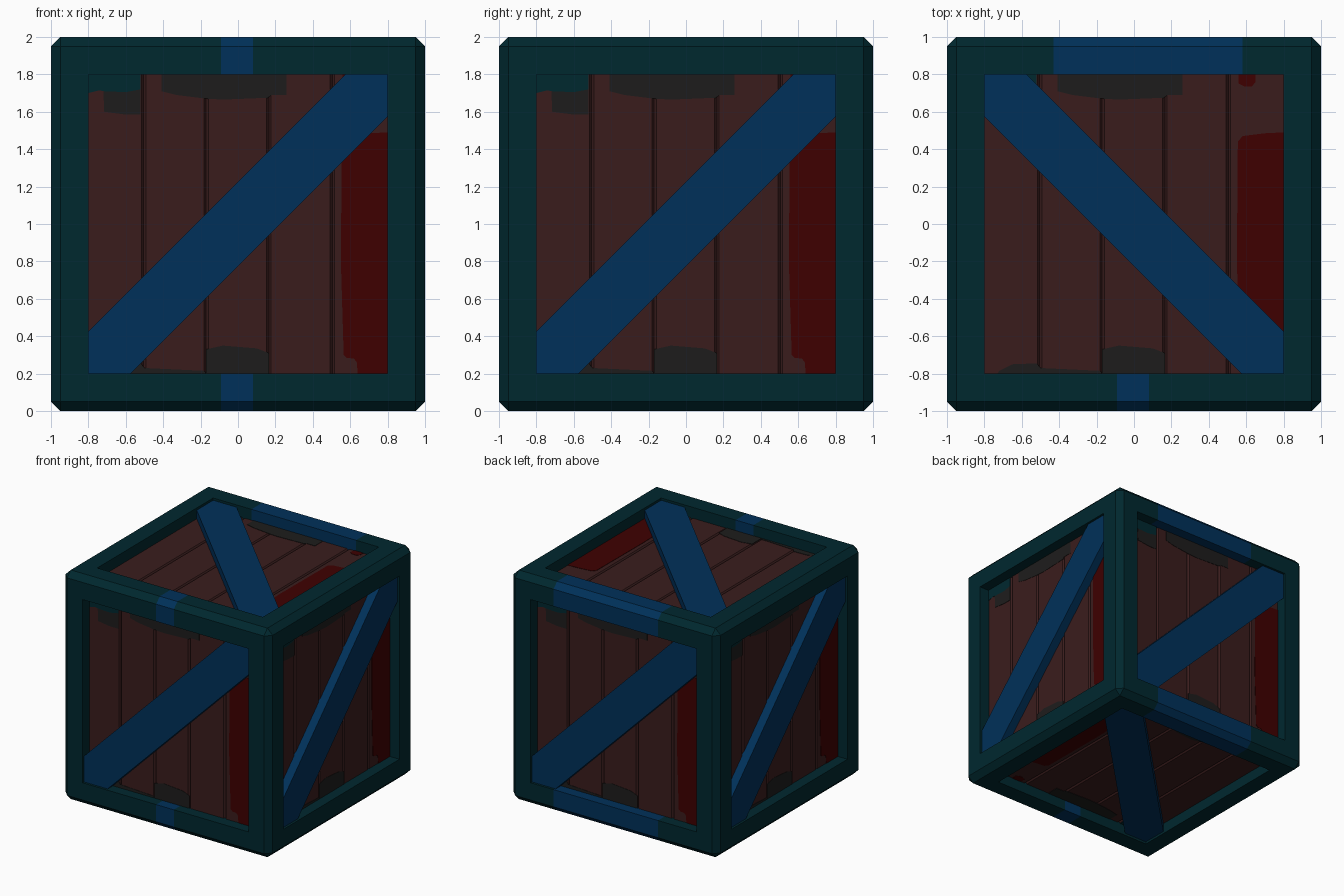
import bpy, bmesh, math
from mathutils import Matrix, Vector

if "Cube" in bpy.data.objects:
    bpy.data.objects.remove(bpy.data.objects["Cube"])


def material(name, rgb):
    m = bpy.data.materials.new(name)
    m.diffuse_color = (*rgb, 1)
    m.use_nodes = True
    m.node_tree.nodes["Principled BSDF"].inputs["Base Color"].default_value = m.diffuse_color
    return m


TEAL = material("dark teal", (0, 0.021, 0.028))
BLUE = material("navy blue", (0, 0.030, 0.101))
BROWN = material("brown wood", (0.042, 0.012, 0.012))
RED = material("dark red", (0.049, 0, 0))
GREY = material("charcoal", (0.0125, 0.012, 0.0115))

# Local frames of the six sides: u right, v up, n outward
X90 = Matrix.Rotation(math.pi / 2, 4, 'X')
CENTRE = Matrix.Translation((0, 0, 1))
WALLS = [CENTRE @ Matrix.Rotation(k * math.pi / 2, 4, 'Z') @ X90 for k in range(4)]
CAPS = [CENTRE, CENTRE @ Matrix.Rotation(math.pi, 4, 'X')]


def finish(bm, name, mats):
    me = bpy.data.meshes.new(name)
    bm.to_mesh(me)
    bm.free()
    for m in mats:
        me.materials.append(m)
    ob = bpy.data.objects.new(name, me)
    bpy.context.collection.objects.link(ob)
    return ob


def prism(bm, pts, offset, mtx):
    """Closed solid: outline swept along an offset, placed on one side."""
    a = [bm.verts.new(mtx @ Vector(p)) for p in pts]
    b = [bm.verts.new(mtx @ (Vector(p) + Vector(offset))) for p in pts]
    bm.faces.new(a)
    bm.faces.new(b[::-1])
    for i in range(len(a)):
        j = (i + 1) % len(a)
        bm.faces.new((a[i], b[i], b[j], a[j]))


def on_all_sides(name, outlines, offset, mat, cap_mirror=False):
    bm = bmesh.new()
    for k, mtx in enumerate(WALLS + CAPS):
        s = -1 if cap_mirror and k >= 4 else 1
        for pts in outlines:
            prism(bm, [(s * p[0], p[1], p[2]) for p in pts], offset, mtx)
    bmesh.ops.recalc_face_normals(bm, faces=bm.faces)
    return finish(bm, name, [mat])


def flat(pts, w):
    return [(u, v, w) for u, v in pts]


# Frame: chamfered cube with a square recess cut in every side
bm = bmesh.new()
bmesh.ops.create_cube(bm, size=2)
bmesh.ops.bevel(bm, geom=bm.edges[:], offset=0.05, segments=1, affect='EDGES')
cuts = [(ax, d) for ax in range(3) for d in (-0.8, 0.8)]
cuts += [(0, d) for d in (-0.43, -0.09, 0.08, 0.58)]
for ax, d in cuts:
    no = Vector((0, 0, 0))
    no[ax] = 1
    bmesh.ops.bisect_plane(bm, geom=bm.verts[:] + bm.edges[:] + bm.faces[:],
                           plane_co=no * d, plane_no=no)
for ax in range(3):
    for sign in (-1, 1):
        n = Vector((0, 0, 0))
        n[ax] = sign
        hole = []
        for f in bm.faces:
            c = f.calc_center_median()
            if c[ax] * sign > 0.99 and all(abs(c[k]) < 0.79 for k in range(3) if k != ax):
                hole.append(f)
        new = bmesh.ops.extrude_face_region(bm, geom=hole)["geom"]
        bmesh.ops.translate(bm, vec=n * -0.12,
                            verts=[g for g in new if isinstance(g, bmesh.types.BMVert)])
        ends = [g for g in new if isinstance(g, bmesh.types.BMFace)]
        bmesh.ops.delete(bm, geom=ends + [f for f in hole if f.is_valid], context='FACES')
bmesh.ops.recalc_face_normals(bm, faces=bm.faces)
# Blue bands around the rails: narrow in front, wide at the back
for f in bm.faces:
    c = f.calc_center_median()
    lo, hi = (-0.09, 0.08) if c.y < 0 else (-0.43, 0.58)
    if abs(c.y) > 0.79 and abs(c.z) > 0.79 and lo < c.x < hi:
        f.material_index = 1
bmesh.ops.translate(bm, verts=bm.verts, vec=(0, 0, 1))
finish(bm, "frame", [TEAL, BLUE])

# Plank panels with V grooves, swept along v
W = 0.905
profile = [(-0.8, W)]
for b in (-0.505, -0.17, 0.165, 0.505):
    profile += [(b - 0.012, W), (b, W - 0.015), (b + 0.012, W)]
profile += [(0.8, W), (0.8, 0.88), (-0.8, 0.88)]
on_all_sides("plank_panels", [[(u, -0.8, w) for u, w in profile]], (0, 1.6, 0), BROWN)

# Diagonal braces
E, C = 0.8, 0.573
brace = [(-E, -E), (-C, -E), (E, C), (E, E), (C, E), (-E, -C)]
on_all_sides("diagonal_braces", [flat(brace, 0.9)], (0, 0, 0.08), BLUE, cap_mirror=True)

# Painted patches on the planks
red = [[(0.64, -E), (E, -E), (E, 0.49), (0.7, 0.485), (0.58, 0.47), (0.555, 0.44),
        (0.55, -0.2), (0.565, -0.7), (0.58, -0.715), (0.62, -0.72), (0.635, -0.74)],
       [(0.56, E), (0.56, 0.75), (0.59, 0.735), (0.63, 0.735), (0.65, 0.76), (0.65, E)]]
grey = [[(-0.41, E), (-0.41, 0.71), (-0.33, 0.69), (-0.17, 0.67), (-0.08, 0.665),
         (0.16, 0.675), (0.18, 0.69), (0.26, 0.69), (0.26, E)],
        [(-0.17, -E), (0.165, -E), (0.165, -0.69), (0.1, -0.665), (-0.08, -0.65), (-0.17, -0.67)],
        [(-0.72, 0.71), (-0.715, 0.6), (-0.6, 0.585), (-0.52, 0.585), (-0.52, 0.72), (-0.6, 0.705)],
        [(-0.73, -E), (-0.17, -E), (-0.18, -0.785), (-0.5, -0.77), (-0.52, -0.745),
         (-0.65, -0.75), (-0.72, -0.785)]]
teal = [[(-E, E), (-E, 0.7), (-0.74, 0.715), (-0.72, 0.71), (-0.6, 0.705), (-0.52, 0.72), (-0.52, E)]]
for name, shapes, mat in (("red_patches", red, RED), ("grey_patches", grey, GREY),
                          ("teal_patches", teal, TEAL)):
    on_all_sides(name, [flat(p, W - 0.002) for p in shapes], (0, 0, 0.005), mat)
